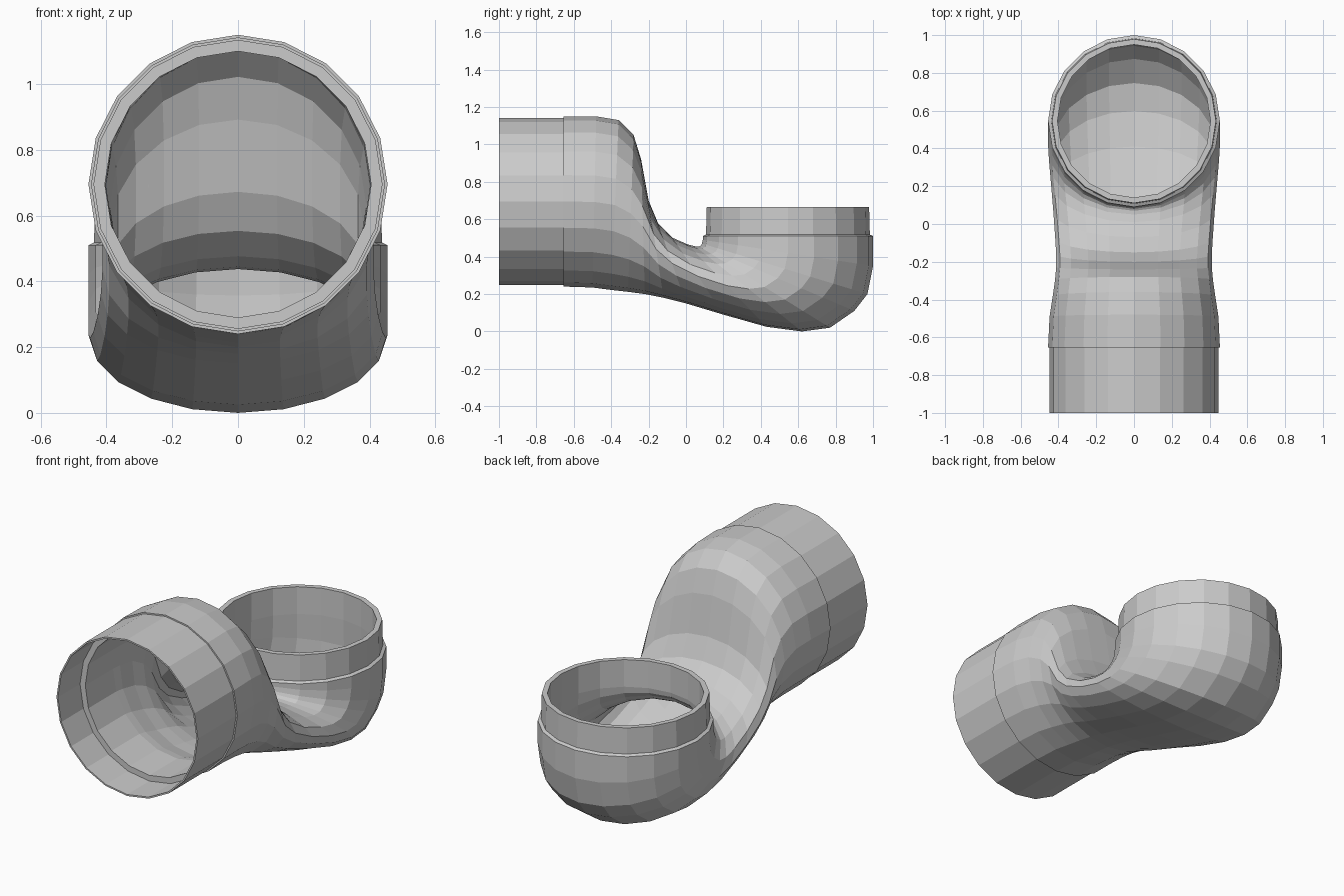
import bpy
import math
from mathutils import Vector

if "Cube" in bpy.data.objects:
    bpy.data.objects.remove(bpy.data.objects["Cube"])

SIDES = 20


def loft(name, sections):
    """Skin elliptical rings; each is (top y, top z, bottom y, bottom z, half width)."""
    verts, faces = [], []
    for ty, tz, by, bz, w in sections:
        top, bottom = Vector((0, ty, tz)), Vector((0, by, bz))
        mid, half = (top + bottom) / 2, (top - bottom) / 2
        for k in range(SIDES):
            a = 2 * math.pi * k / SIDES
            verts.append(mid + half * math.cos(a) + Vector((w * math.sin(a), 0, 0)))
    for i in range(len(sections) - 1):
        for k in range(SIDES):
            n = (k + 1) % SIDES
            faces.append((i * SIDES + k, i * SIDES + n,
                          (i + 1) * SIDES + n, (i + 1) * SIDES + k))
    mesh = bpy.data.meshes.new(name)
    mesh.from_pydata(verts, [], faces)
    mesh.update()
    obj = bpy.data.objects.new(name, mesh)
    bpy.context.collection.objects.link(obj)
    return obj


def inset(section, d):
    """Shrink a ring by wall thickness d within its own plane."""
    ty, tz, by, bz, w = section
    top, bottom = Vector((ty, tz)), Vector((by, bz))
    step = (bottom - top).normalized() * d
    top, bottom = top + step, bottom - step
    return (top.x, top.y, bottom.x, bottom.y, w - d)


def horizontal_ring(y, r):
    return (y, 0.695 + r, y, 0.695 - r, r)


def upright_ring(z, r):
    return (0.545 - r, z, 0.545 + r, z, r)


# S-shaped body, from the horizontal mouth to the upturned mouth
body = [
    horizontal_ring(-0.655, 0.455),
    (-0.48, 1.15, -0.50, 0.235, 0.447),
    (-0.36, 1.13, -0.40, 0.222, 0.43),
    (-0.28, 1.05, -0.31, 0.212, 0.418),
    (-0.24, 0.92, -0.22, 0.20, 0.412),
    (-0.20, 0.70, -0.12, 0.18, 0.412),
    (-0.15, 0.58, 0.00, 0.15, 0.417),
    (-0.07, 0.50, 0.20, 0.09, 0.427),
    (0.01, 0.465, 0.43, 0.025, 0.44),
    (0.05, 0.455, 0.62, 0.00, 0.45),
    (0.07, 0.455, 0.77, 0.02, 0.455),
    (0.08, 0.46, 0.90, 0.11, 0.455),
    (0.085, 0.47, 0.97, 0.20, 0.455),
    (0.09, 0.49, 1.00, 0.35, 0.455),
    upright_ring(0.51, 0.455),
]
loft("pipe_body", body)

# Inner wall of the body, running back from the spigot to the socket sleeve
inner = [inset(s, 0.045 if i in (1, 13) else 0.028)
         for i, s in enumerate(body) if 0 < i < 14]
inner = [horizontal_ring(-0.80, 0.405), horizontal_ring(-0.55, 0.405)] + inner
inner.append(upright_ring(0.51, 0.405))
loft("pipe_inner_wall", inner[::-1])

# Upturned spigot with collar step and thick rim
loft("spigot", [
    upright_ring(0.51, 0.455), upright_ring(0.518, 0.438),
    upright_ring(0.665, 0.434), upright_ring(0.665, 0.405),
    upright_ring(0.51, 0.405),
])

# Front socket: stop ring, thin wall and seam step
loft("socket", [
    horizontal_ring(-0.80, 0.405), horizontal_ring(-0.80, 0.438),
    horizontal_ring(-1.00, 0.438), horizontal_ring(-1.00, 0.447),
    horizontal_ring(-0.655, 0.447), horizontal_ring(-0.655, 0.455),
])
